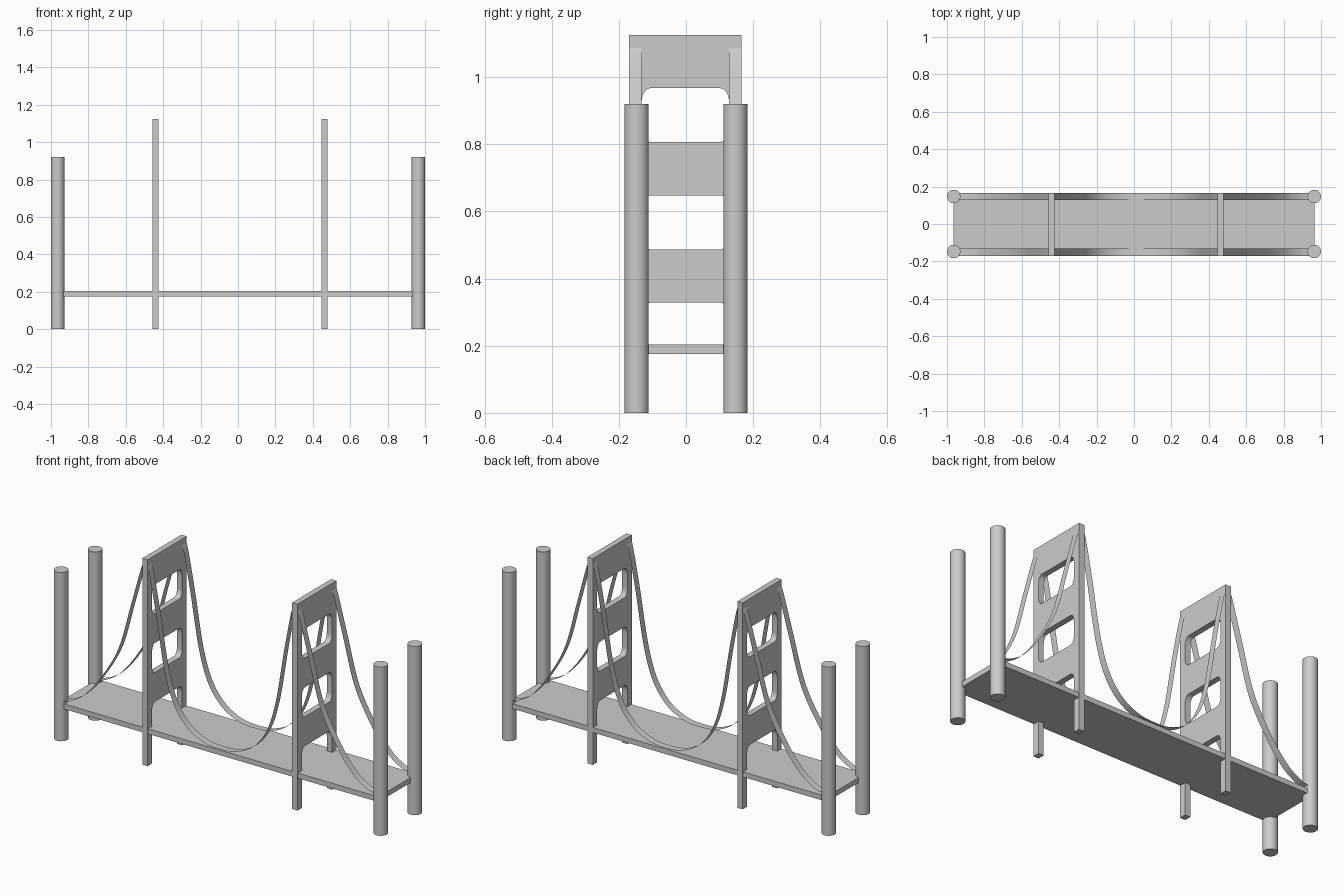
import bpy, bmesh, math
from mathutils import Vector

if "Cube" in bpy.data.objects:
    bpy.data.objects.remove(bpy.data.objects["Cube"], do_unlink=True)

# One plain grey for the whole bridge
grey = bpy.data.materials.new("light_grey")
grey.use_nodes = True
grey.diffuse_color = (0.6, 0.6, 0.6, 1)
grey.node_tree.nodes["Principled BSDF"].inputs["Base Color"].default_value = (0.6, 0.6, 0.6, 1)

MID_X, MID_Y = 0.01, -0.002      # middle of the two towers and of the roadway
HALF_W = 0.168                   # half width of towers and roadway
LEG = 0.038                      # width of a tower leg and of a cable
TOWER_OFF = 0.452                # tower distance from the middle
POLE_X, POLE_Y = 0.964, 0.147


def finish(bm, name):
    bmesh.ops.remove_doubles(bm, verts=bm.verts, dist=0.0001)
    mesh = bpy.data.meshes.new(name)
    bm.to_mesh(mesh)
    bm.free()
    mesh.materials.append(grey)
    obj = bpy.data.objects.new(name, mesh)
    bpy.context.collection.objects.link(obj)
    return obj


def smooth(obj, angle=35):
    bpy.ops.object.select_all(action='DESELECT')
    obj.select_set(True)
    bpy.context.view_layer.objects.active = obj
    bpy.ops.object.shade_smooth_by_angle(angle=math.radians(angle))


def corner(cx, cz, start, ry=0.026, rz=0.04, steps=6):
    """Quarter of an ellipse, running counter-clockwise from the start angle."""
    angles = [math.radians(start + 90 * i / steps) for i in range(steps + 1)]
    return [(cx + ry * math.cos(a), cz + rz * math.sin(a)) for a in angles]


def opening(low, high, ry=0.026, rz=0.04):
    """Rounded opening between the legs; without a low edge it runs to the ground."""
    w = HALF_W - LEG
    pts = corner(w - ry, high - rz, 0) + corner(ry - w, high - rz, 90)
    if low is None:
        return [(w, 0)] + pts + [(-w, 0)]
    return pts + corner(ry - w, low + rz, 180) + corner(w - ry, low + rz, 270)


def tower(name, x):
    curve = bpy.data.curves.new(name + "_profile", 'CURVE')
    curve.dimensions = '2D'
    curve.fill_mode = 'BOTH'
    curve.extrude = 0.016
    outline = [(HALF_W, 0), (HALF_W, 1.125), (-HALF_W, 1.125), (-HALF_W, 0)]
    outline += opening(None, 0.328)[::-1]
    for loop in (outline, opening(0.487, 0.648), opening(0.807, 0.967)):
        spline = curve.splines.new('POLY')
        spline.points.add(len(loop) - 1)
        spline.use_cyclic_u = True
        for p, (y, z) in zip(spline.points, loop):
            p.co = (y, z, 0, 1)
    helper = bpy.data.objects.new(name + "_helper", curve)
    bpy.context.collection.objects.link(helper)
    bpy.context.view_layer.update()
    mesh = helper.evaluated_get(bpy.context.evaluated_depsgraph_get()).to_mesh()
    bm = bmesh.new()
    bm.from_mesh(mesh)
    bpy.data.objects.remove(helper, do_unlink=True)
    # Stand the flat profile up across the roadway
    for v in bm.verts:
        v.co = Vector((x + v.co.z, MID_Y + v.co.x, v.co.y))
    bmesh.ops.recalc_face_normals(bm, faces=bm.faces)
    smooth(finish(bm, name))


def spline_points(pts, steps=8):
    """Smooth path through the given points."""
    pts = [Vector(p) for p in pts]
    pts = [pts[0]] + pts + [pts[-1]]
    path = []
    for a, b, c, d in zip(pts, pts[1:], pts[2:], pts[3:]):
        for i in range(steps):
            t = i / steps
            path.append(b + 0.5 * t * ((c - a) + t * ((2 * a - 5 * b + 4 * c - d)
                                                       + t * (3 * b - a - 3 * c + d))))
    return path + [pts[-1]]


def cable(name, pts, y):
    """Thin flat ribbon following the path."""
    bm = bmesh.new()
    rows = [[bm.verts.new((p.x, y + s * LEG / 2, p.y)) for s in (-1, 1)]
            for p in spline_points(pts)]
    for (a, b), (c, d) in zip(rows, rows[1:]):
        bm.faces.new((a, c, d, b))
    smooth(finish(bm, name), 60)


# Roadway
bm = bmesh.new()
bmesh.ops.create_cube(bm, size=1)
bmesh.ops.scale(bm, vec=(2 * POLE_X, 2 * HALF_W - 0.006, 0.028), verts=bm.verts)
bmesh.ops.translate(bm, vec=(0, MID_Y, 0.189), verts=bm.verts)
finish(bm, "roadway")

# Corner poles
for sx, end in ((-1, "right"), (1, "left")):
    for sy, side in ((-1, "front"), (1, "back")):
        bm = bmesh.new()
        bmesh.ops.create_cone(bm, cap_ends=True, segments=32, radius1=0.036,
                              radius2=0.036, depth=0.92)
        bmesh.ops.translate(bm, vec=(sx * POLE_X, sy * POLE_Y, 0.46), verts=bm.verts)
        smooth(finish(bm, f"{side}_{end}_pole"))

# Towers
tower("right_tower", MID_X - TOWER_OFF)
tower("left_tower", MID_X + TOWER_OFF)

# Cables: sag from the tower as (distance from tower, height)
outer = [(0, 1.1), (0.02, 1.077), (0.085, 0.85), (0.16, 0.593), (0.27, 0.4),
         (0.36, 0.29), (0.43, 0.24), (0.485, 0.219), (0.52, 0.213)]
inner = [(0, 1.1), (0.02, 1.077), (0.065, 0.85), (0.115, 0.56), (0.17, 0.385),
         (0.25, 0.277), (0.35, 0.222), (TOWER_OFF, 0.21)]
for sy, side in ((-1, "front"), (1, "back")):
    y = MID_Y + sy * (HALF_W - LEG / 2)
    for sx, end in ((-1, "right"), (1, "left")):
        top = MID_X + sx * TOWER_OFF
        reach = abs(sx * POLE_X - top) / outer[-1][0]
        cable(f"{side}_{end}_end_cable", [(top + sx * d * reach, z) for d, z in outer], y)
    half = [(MID_X - TOWER_OFF + d, z) for d, z in inner]
    other = [(2 * MID_X - x, z) for x, z in half[-2::-1]]
    cable(f"{side}_middle_cable", half + other, y)
